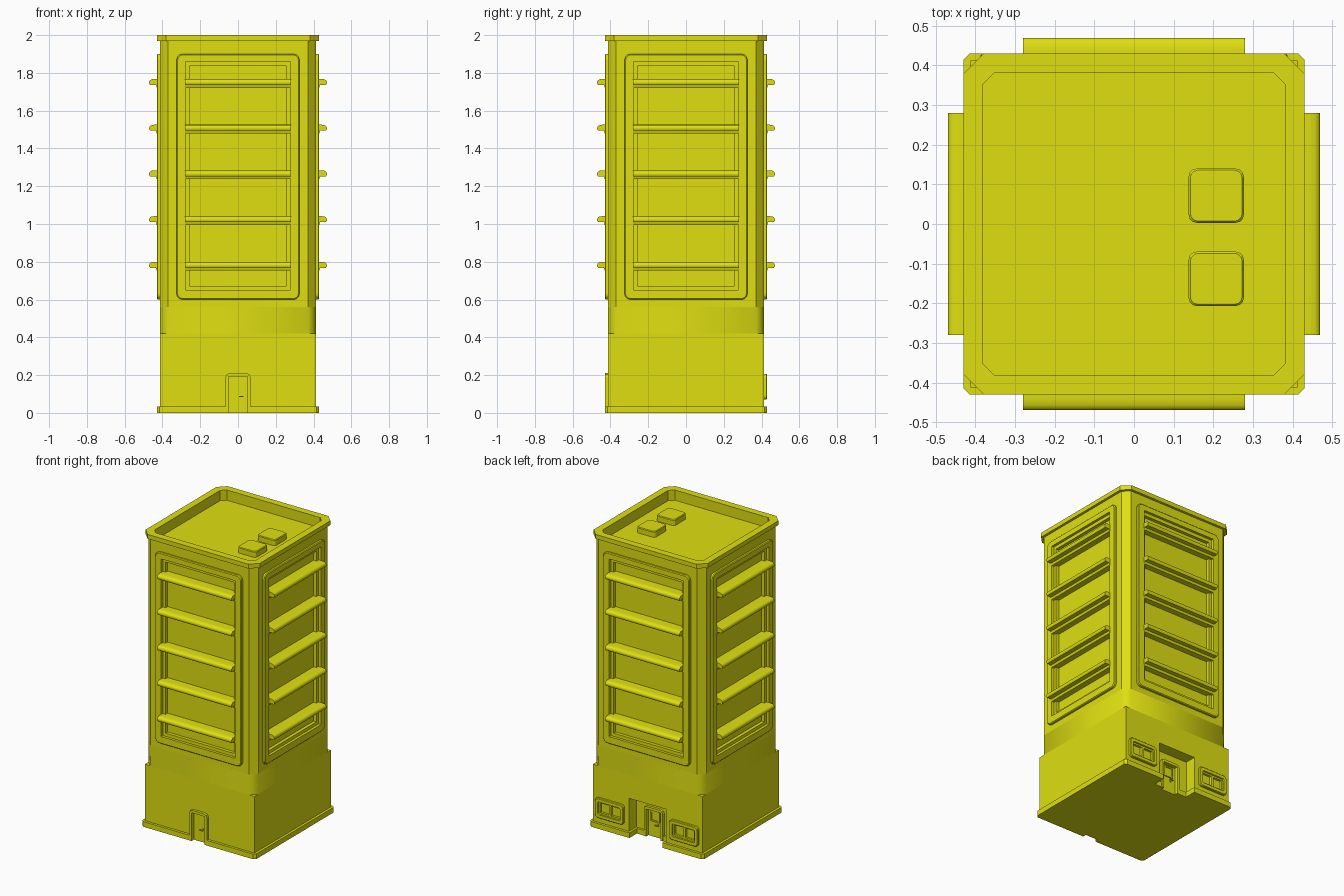
import bpy, bmesh, math
from mathutils import Matrix

if "Cube" in bpy.data.objects:
    bpy.data.objects.remove(bpy.data.objects["Cube"])

mat = bpy.data.materials.new("mustard yellow")
mat.diffuse_color = (0.74, 0.74, 0.0056, 1)
mat.use_nodes = True
mat.node_tree.nodes["Principled BSDF"].inputs["Base Color"].default_value = mat.diffuse_color


def make(name, bm, k=0):
    """Finish a mesh; k turns a front-facing part to another side (quarter turns)."""
    bmesh.ops.recalc_face_normals(bm, faces=bm.faces)
    bmesh.ops.rotate(bm, verts=bm.verts, matrix=Matrix.Rotation(k * math.pi / 2, 3, 'Z'))
    me = bpy.data.meshes.new(name)
    bm.to_mesh(me)
    bm.free()
    ob = bpy.data.objects.new(name, me)
    me.materials.append(mat)
    bpy.context.collection.objects.link(ob)
    return ob


def loft(name, loops, k=0, caps=True):
    bm = bmesh.new()
    rings = [[bm.verts.new(p) for p in lp] for lp in loops]
    for a, b in zip(rings, rings[1:]):
        for i in range(len(a)):
            j = (i + 1) % len(a)
            bm.faces.new((a[i], a[j], b[j], b[i]))
    if caps:
        bm.faces.new(rings[0])
        bm.faces.new(rings[-1])
    return make(name, bm, k)


def octagon(h, c, z):
    a = h - c
    return [(x, y, z) for x, y in ((h, -a), (h, a), (a, h), (-a, h),
                                   (-h, a), (-h, -a), (-a, -h), (a, -h))]


def rrect(u0, u1, v0, v1, r, n=3):
    """Rounded rectangle outline."""
    pts = []
    for q, (cx, cy) in enumerate(((u1 - r, v1 - r), (u0 + r, v1 - r), (u0 + r, v0 + r), (u1 - r, v0 + r))):
        for i in range(n + 1):
            t = (q + i / n) * math.pi / 2
            pts.append((cx + r * math.cos(t), cy + r * math.sin(t)))
    return pts


def wall_loop(u0, u1, z0, z1, r, d):
    """Rounded rectangle standing on the front, d out from the centre."""
    return [(u, -d, z) for u, z in rrect(u0, u1, z0, z1, r)]


def slab(name, outline, d0, d1, k=0):
    """Front-facing outline (u, z) given thickness from d0 to d1."""
    return loft(name, [[(u, -d, z) for u, z in outline] for d in (d0, d1)], k)


def box(name, u0, u1, z0, z1, d0, d1, k=0):
    return slab(name, [(u0, z0), (u1, z0), (u1, z1), (u0, z1)], d0, d1, k)


def cut(ob, cutters):
    bpy.context.view_layer.objects.active = ob
    for c in cutters:
        m = ob.modifiers.new("cut", 'BOOLEAN')
        m.operation, m.solver, m.object = 'DIFFERENCE', 'EXACT', c
        bpy.ops.object.modifier_apply(modifier=m.name)
        bpy.data.objects.remove(c)


H = 0.413       # half width of the walls
REC = 0.335     # back wall of the entrance recess

# Base trim, notched for the doors and recess
base = loft("base_trim", [octagon(0.43, 0.015, 0), octagon(0.43, 0.015, 0.035)])
cut(base, [box("c", -0.05, 0.05, -0.1, 0.1, 0.395, 0.6),
           box("c", -0.125, 0.125, -0.1, 0.1, REC + 0.015, 0.6, 2),
           box("c", -0.055, 0.055, -0.1, 0.1, REC - 0.02, 0.6, 2)])

# Ground floor block
block = box("ground_floor", -H, H, 0.01, 0.42, -H, H)
cut(block, [box("c", -0.05, 0.05, -0.1, 0.192, 0.395, 0.6),
            box("c", -0.14, 0.14, -0.1, 0.26, REC, 0.6, 2),
            box("c", -0.055, 0.055, -0.1, 0.19, REC - 0.02, 0.5, 2),
            box("c", -0.366, -0.194, 0.095, 0.184, 0.395, 0.6, 2),
            box("c", 0.194, 0.366, 0.095, 0.184, 0.395, 0.6, 2)])

# Smooth neck between ground floor and tower
neck = loft("neck", [octagon(H, 0.04, 0.42), octagon(H, 0.042, 0.56)], caps=False)
neck.data.shade_smooth()

# Tower with cornice, parapet and sunken roof
tower = loft("tower", [octagon(H, 0.042, 0.56), octagon(H, 0.042, 1.97),
                       octagon(0.43, 0.05, 1.97), octagon(0.43, 0.05, 2.0),
                       octagon(0.382, 0.03, 2.0), octagon(0.382, 0.03, 1.93)])
cut(tower, [box("c", -0.29, 0.29, 0.64, 1.87, 0.375, 0.6, k) for k in range(4)])

# Roof units
for y0 in (-0.207, 0.003):
    loft("roof_unit", [[(x, y, z) for x, y in rrect(0.138 + s, 0.277 - s, y0 + s, y0 + 0.137 - s, 0.02)]
                       for z, s in ((1.925, 0), (1.965, 0), (1.97, 0.004))])

# Window panels and balcony slats on all four sides
ledge = [(0.385, -0.03), (0.43, -0.03), (0.435, -0.015), (0.465, -0.015), (0.47, -0.008),
         (0.47, 0.002), (0.466, 0.01), (0.457, 0.015), (0.44, 0.017), (0.385, 0.017)]
for k in range(4):
    loft("window_panel", [wall_loop(-w, w, z0, z1, r, d) for w, z0, z1, r, d in (
        (0.325, 0.60, 1.90, 0.03, 0.37), (0.325, 0.60, 1.90, 0.03, 0.425),
        (0.32, 0.605, 1.895, 0.027, 0.43), (0.278, 0.65, 1.86, 0.002, 0.43),
        (0.278, 0.65, 1.86, 0.002, 0.412), (0.257, 0.672, 1.837, 0.002, 0.412),
        (0.257, 0.672, 1.837, 0.002, 0.39))], k)
    for i in range(5):
        z = 0.783 + i * 0.242
        s = loft("balcony_slat", [[(u, -d, z + h) for d, h in ledge] for u in (-0.28, 0.28)], k)
        bpy.ops.object.select_all(action='DESELECT')
        s.select_set(True)
        bpy.context.view_layer.objects.active = s
        bpy.ops.object.shade_smooth_by_angle(angle=math.radians(40))


def door(side, k, wall, w, top, out):
    """Arched frame, door leaf and handle."""
    f = w + 0.017
    outline = [(f, 0), (f, top - 0.02), (f - 0.006, top - 0.006), (f - 0.02, top),
               (-f + 0.02, top), (-f + 0.006, top - 0.006), (-f, top - 0.02), (-f, 0),
               (-w, 0), (-w, top - 0.018), (w, top - 0.018), (w, 0)]
    slab(side + "_door_frame", outline, wall - 0.02, wall + out, k)
    box(side + "_door", -w - 0.004, w + 0.004, 0.0, top - 0.015, wall - 0.03, wall - 0.008, k)
    d = wall - 0.008
    slab(side + "_handle_plate", rrect(0.013, 0.025, 0.077, 0.095, 0.005), d, d + 0.006, k)
    box(side + "_handle_stem", 0.017, 0.021, 0.084, 0.088, d, d + 0.016, k)
    box(side + "_handle_lever", 0.004, 0.03, 0.083, 0.089, d + 0.012, d + 0.018, k)


door("front", 0, H, 0.049, 0.21, 0.017)
door("back", 2, REC, 0.054, 0.205, 0.017)

# Glazed light on the back door
loft("back_door_light", [wall_loop(-w, w, z0, z1, 0.003, d) for w, z0, z1, d in (
    (0.035, 0.105, 0.178, REC - 0.02), (0.035, 0.105, 0.178, REC),
    (0.026, 0.114, 0.169, REC), (0.026, 0.114, 0.169, REC - 0.006))], 2)

# Back windows: frame, sash and centre bar
for c in (-0.28, 0.28):
    loft("back_window", [wall_loop(c - w, c + w, z0, z1, r, d) for w, z0, z1, r, d in (
        (0.107, 0.072, 0.207, 0.02, 0.39), (0.107, 0.072, 0.207, 0.02, 0.426),
        (0.103, 0.076, 0.203, 0.018, 0.43), (0.085, 0.096, 0.183, 0.01, 0.43),
        (0.085, 0.096, 0.183, 0.01, 0.418), (0.074, 0.107, 0.172, 0.003, 0.418),
        (0.074, 0.107, 0.172, 0.003, 0.403))], 2)
    box("back_window_bar", c - 0.008, c + 0.008, 0.105, 0.174, 0.40, 0.418, 2)
